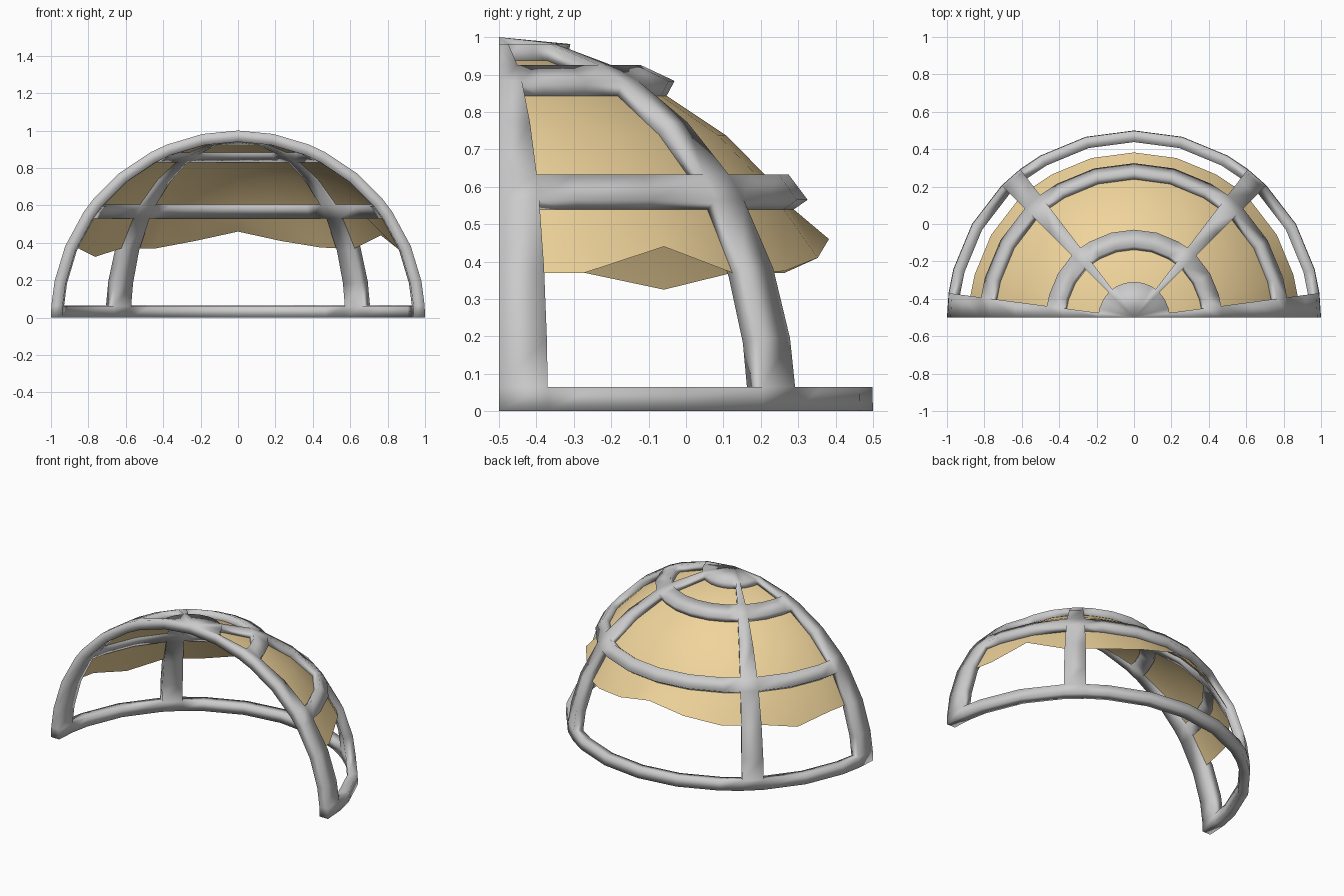
import bpy, bmesh
from math import sin, cos, radians

if "Cube" in bpy.data.objects:
    bpy.data.objects.remove(bpy.data.objects["Cube"])

CY = -0.5            # dome centre lies on the open front plane
LON = [0, 7.5, 15, 30, 45, 52.5, 60, 75, 90, 105, 120, 127.5, 135, 150, 165, 172.5, 180]
LAT = [0, 3.75, 11.25, 22.5, 34.4, 39.3, 50.6, 62, 67.7, 79]


def point(r, lon, lat):
    a, e = radians(lon), radians(lat)
    return (r * cos(e) * cos(a), CY + r * cos(e) * sin(a), r * sin(e))


def shell(bm, r, lats, keep):
    """Half-dome patch; keep(column, row) says which cells get a face."""
    rows = [[bm.verts.new(point(r, lon, lat)) for lon in LON] for lat in lats]
    apex = bm.verts.new((0, CY, r))
    for j in range(len(lats)):
        for i in range(len(LON) - 1):
            if not keep(i, j):
                continue
            a, b = rows[j][i], rows[j][i + 1]
            if j + 1 < len(lats):
                bm.faces.new((a, b, rows[j + 1][i + 1], rows[j + 1][i]))
            else:
                bm.faces.new((a, b, apex))
    return rows


def finish(bm, name):
    loose = [v for v in bm.verts if not v.link_faces]
    bmesh.ops.delete(bm, geom=loose, context='VERTS')
    mesh = bpy.data.meshes.new(name)
    bm.to_mesh(mesh)
    bm.free()
    mesh.polygons.foreach_set("use_smooth", [True] * len(mesh.polygons))
    ob = bpy.data.objects.new(name, mesh)
    bpy.context.collection.objects.link(ob)
    return ob


# Dome frame: four ribs, three rings and the top cap, given thickness inward
RIBS = {0, 4, 11, 15}
RINGS = {0, 4, 7, 9}
bm = bmesh.new()
shell(bm, 1.0, LAT, lambda i, j: i in RIBS or j in RINGS)
outer_faces = list(bm.faces)
rim = [e for e in bm.edges if e.is_boundary]
inner = {}
for v in list(bm.verts):
    x, y, z = v.co
    inner[v] = bm.verts.new((x * 0.94, CY + (y - CY) * 0.94, z * (0.94 if z > 0 else 0)))
for f in outer_faces:
    bm.faces.new([inner[v] for v in reversed(f.verts)])
for e in rim:
    a, b = e.verts
    bm.faces.new((a, b, inner[b], inner[a]))
bmesh.ops.recalc_face_normals(bm, faces=bm.faces)
finish(bm, "dome_frame")

# Cloth canopy with a wavy hem, lying inside the frame
HEM = [.37, .37, .37, .44, .37, .37, .375, .41, .46, .41, .37, .37, .37, .325, .37, .37, .37]
bm = bmesh.new()
rows = shell(bm, 0.955, LAT[3:], lambda i, j: True)
for v, z in zip(rows[0], HEM):
    v.co.z = z
cloth = finish(bm, "cloth_canopy")
mat = bpy.data.materials.new("tan_cloth")
mat.diffuse_color = (0.87, 0.66, 0.33, 1)
mat.use_nodes = True
mat.node_tree.nodes["Principled BSDF"].inputs["Base Color"].default_value = mat.diffuse_color
cloth.data.materials.append(mat)
